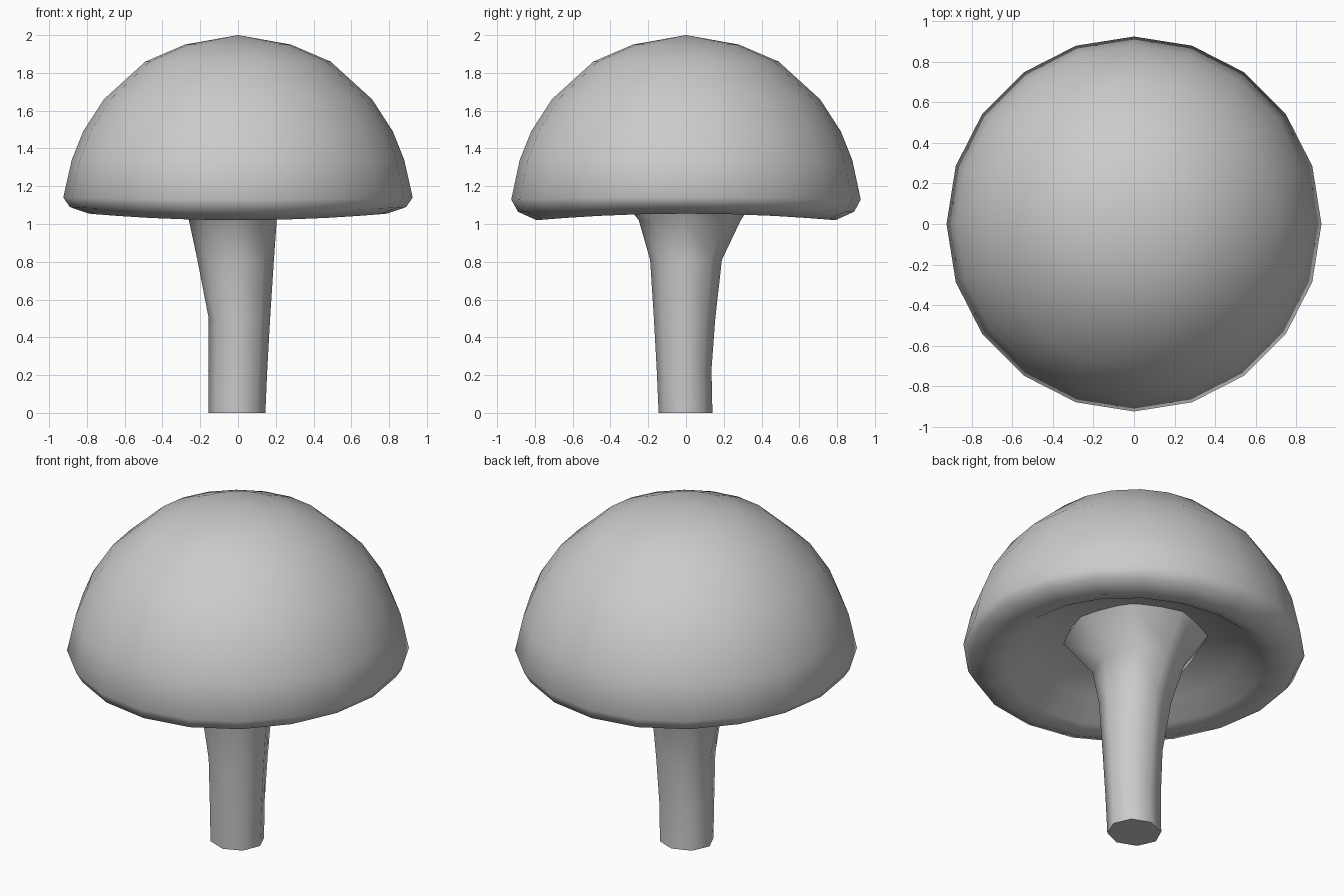
import bpy, bmesh
from math import sin, cos, tau, radians

if "Cube" in bpy.data.objects:
    bpy.data.objects.remove(bpy.data.objects["Cube"])


def make_part(name, rings, start=None, end=None, angle=60):
    """Skin a list of point rings; optional start pole and end polygon."""
    bm = bmesh.new()
    loops = [[bm.verts.new(p) for p in ring] for ring in rings]
    n = len(loops[0])
    for a, b in zip(loops, loops[1:]):
        for i in range(n):
            j = (i + 1) % n
            bm.faces.new((a[i], a[j], b[j], b[i]))
    if start:
        pole = bm.verts.new(start)
        for i in range(n):
            bm.faces.new((pole, loops[0][i], loops[0][(i + 1) % n]))
    if end:
        bm.faces.new(loops[-1])
    bmesh.ops.recalc_face_normals(bm, faces=bm.faces)
    mesh = bpy.data.meshes.new(name)
    bm.to_mesh(mesh)
    bm.free()
    obj = bpy.data.objects.new(name, mesh)
    bpy.context.collection.objects.link(obj)
    bpy.ops.object.select_all(action='DESELECT')
    obj.select_set(True)
    bpy.context.view_layer.objects.active = obj
    bpy.ops.object.shade_smooth_by_angle(angle=radians(angle))
    return obj


# Cap: domed top, rounded rim and hollow underside (radius, height, rim wave)
cap_profile = [(0.28, 1.95, 0), (0.49, 1.86, 0), (0.71, 1.66, 0),
               (0.82, 1.49, 0), (0.88, 1.34, 0), (0.925, 1.13, 0.3),
               (0.89, 1.065, 0.7), (0.79, 1.02, 1), (0.70, 1.05, 0.7),
               (0.58, 1.15, 0), (0.36, 1.21, 0)]
cap_rings = []
for r, z, wave in cap_profile:
    ring = []
    for i in range(20):
        a = tau * i / 20
        ring.append((r * cos(a), r * sin(a), z + wave * 0.035 * cos(a) ** 2))
    cap_rings.append(ring)
make_part("mushroom_cap", cap_rings, start=(0, 0, 2.0))

# Stem: slightly uneven tapering sections (height, -x, +x, -y, +y)
stem_sections = [(1.21, 0.40, 0.38, 0.40, 0.42),
                 (1.02, 0.26, 0.205, 0.25, 0.29),
                 (0.81, 0.215, 0.19, 0.19, 0.19),
                 (0.50, 0.155, 0.17, 0.17, 0.155),
                 (0.23, 0.155, 0.155, 0.155, 0.135),
                 (0.00, 0.155, 0.145, 0.145, 0.14)]
stem_rings = []
for z, xn, xp, yn, yp in stem_sections:
    ring = []
    for i in range(8):
        c, s = cos(tau * i / 8), sin(tau * i / 8)
        ring.append((c * (xp if c > 0 else xn), s * (yp if s > 0 else yn), z))
    stem_rings.append(ring)
make_part("mushroom_stem", stem_rings, end=True)
